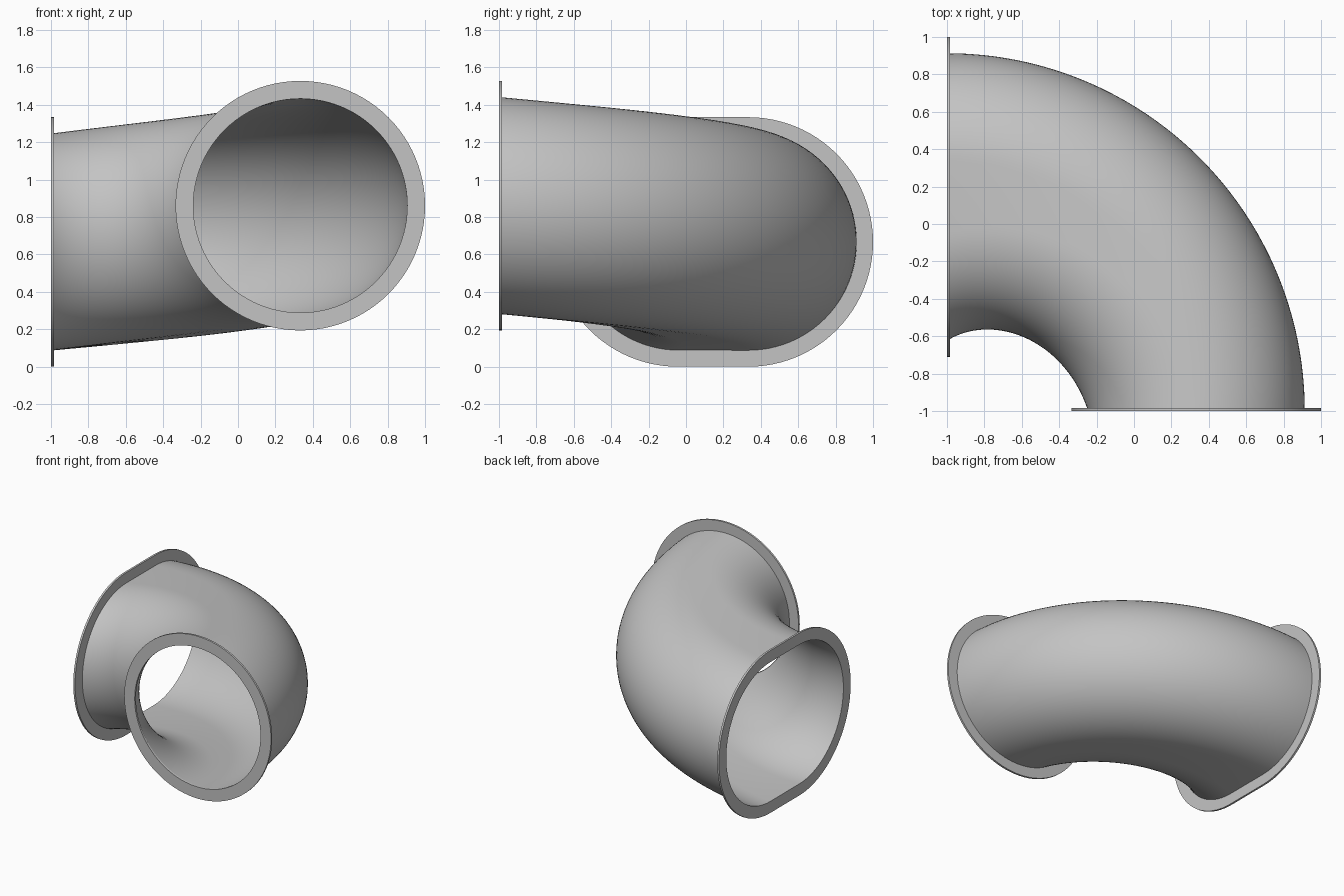
import bpy, bmesh
from math import pi, sin, cos, radians

if "Cube" in bpy.data.objects:
    bpy.data.objects.remove(bpy.data.objects["Cube"], do_unlink=True)

OUTER, BORE, RIM = 0.58, 0.572, 0.667    # pipe outside, pipe inside, flange edge
PLATE = 0.016                            # flange thickness
HALF = 48                                # segments per half round
STEPS = 64                               # sections along the bend

steel = bpy.data.materials.new("grey_steel")
steel.use_nodes = True
grey = (0.55, 0.55, 0.55, 1)
steel.diffuse_color = grey
steel.node_tree.nodes["Principled BSDF"].inputs["Base Color"].default_value = grey


def section(s, radius):
    """Outline (distance from bend axis, height): round at s=0, obround at s=1."""
    stretch = 0.188 * s
    middle = 1.333 - stretch
    height = 0.861 - 0.194 * s
    points = []
    for side in (1, -1):
        for i in range(HALF + 1):
            a = -pi / 2 + pi * i / HALF
            points.append((middle + side * (stretch + radius * cos(a)),
                           height + side * radius * sin(a)))
    return points


def bend_loop(s, radius):
    """Section turned about the vertical bend axis at x = y = -1."""
    t = 0.006 + (pi / 2 - 0.012) * s
    return [(-1 + r * cos(t), -1 + r * sin(t), z) for r, z in section(s, radius)]


def loft(name, loops):
    """Skin a closed ring of loops into one solid."""
    bm = bmesh.new()
    rings = [[bm.verts.new(p) for p in loop] for loop in loops]
    for a, b in zip(rings, rings[1:] + rings[:1]):
        for i in range(len(a)):
            j = (i + 1) % len(a)
            bm.faces.new((a[i], a[j], b[j], b[i]))
    bmesh.ops.remove_doubles(bm, verts=bm.verts, dist=0.0001)
    bmesh.ops.recalc_face_normals(bm, faces=bm.faces)
    mesh = bpy.data.meshes.new(name)
    bm.to_mesh(mesh)
    bm.free()
    mesh.materials.append(steel)
    obj = bpy.data.objects.new(name, mesh)
    bpy.context.collection.objects.link(obj)
    bpy.ops.object.select_all(action="DESELECT")
    obj.select_set(True)
    bpy.context.view_layer.objects.active = obj
    bpy.ops.object.shade_smooth_by_angle(angle=radians(35))


# Thin-walled elbow: out along the outside, back along the bore
path = [k / STEPS for k in range(STEPS + 1)]
loft("elbow_pipe", [bend_loop(s, OUTER) for s in path]
     + [bend_loop(s, BORE) for s in reversed(path)])

# Flat flanges: round at the front, obround on the right side
corners = [(RIM, -1), (RIM, -1 + PLATE), (BORE, -1 + PLATE), (BORE, -1)]
loft("round_flange", [[(r - 1, d, z) for r, z in section(0, w)] for w, d in corners])
loft("obround_flange", [[(d, r - 1, z) for r, z in section(1, w)] for w, d in corners])
